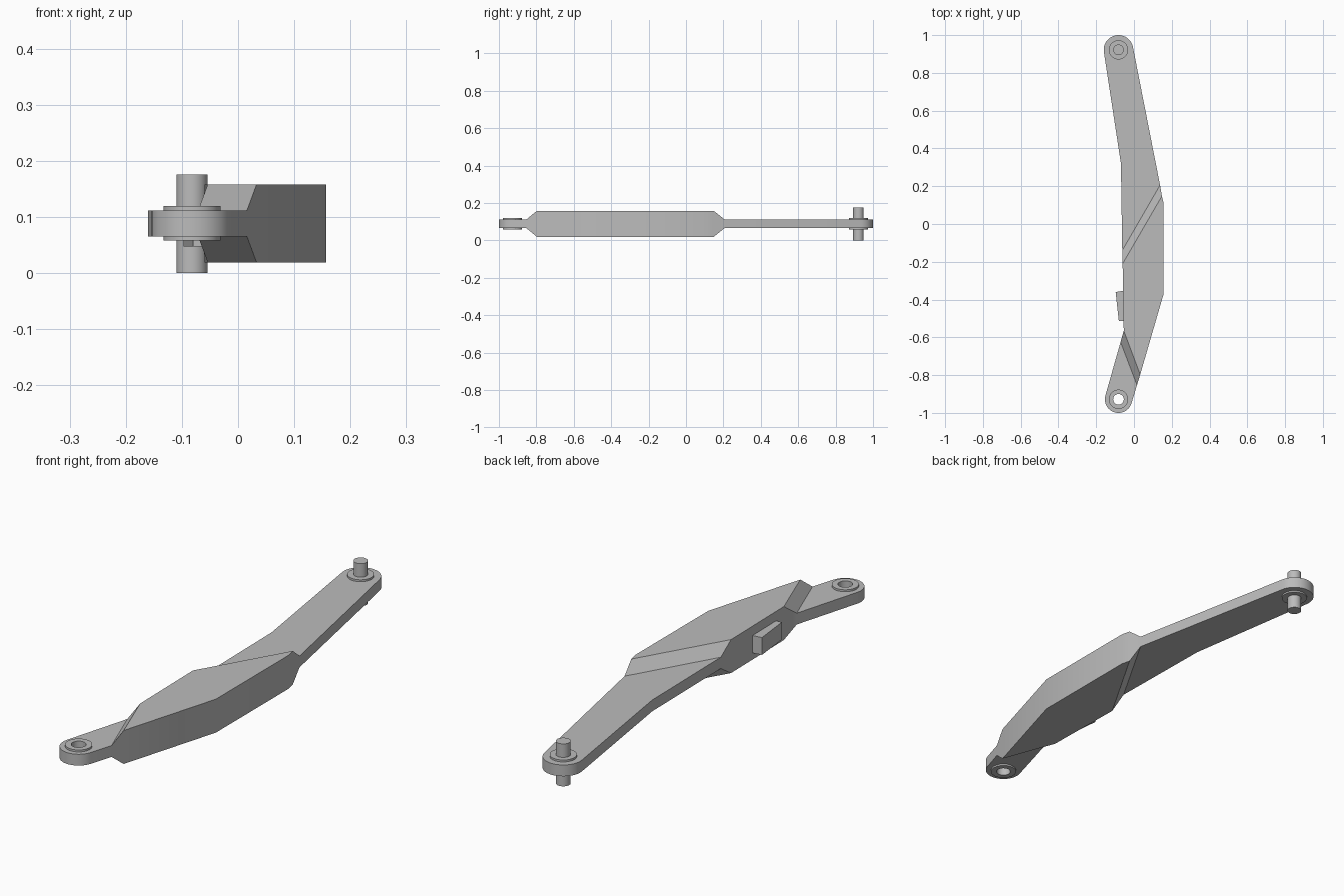
import bpy
import bmesh
from math import radians, cos, sin

if "Cube" in bpy.data.objects:
    bpy.data.objects.remove(bpy.data.objects["Cube"], do_unlink=True)

MID = 0.0885                    # height of the arm's middle plane
THIN, THICK = 0.0235, 0.0695    # half thickness of the ends and of the middle
REAR, FRONT = (-0.082, 0.922), (-0.082, -0.928)
BORE, COLLAR = 0.028, 0.051

grey = bpy.data.materials.new("grey metal")
grey.use_nodes = True
colour = (0.5, 0.5, 0.5, 1)
grey.diffuse_color = colour
grey.node_tree.nodes["Principled BSDF"].inputs["Base Color"].default_value = colour


def make(name, bm):
    bmesh.ops.recalc_face_normals(bm, faces=bm.faces)
    mesh = bpy.data.meshes.new(name)
    bm.to_mesh(mesh)
    bm.free()
    mesh.materials.append(grey)
    ob = bpy.data.objects.new(name, mesh)
    bpy.context.collection.objects.link(ob)
    return ob


def smooth(ob):
    bpy.ops.object.select_all(action="DESELECT")
    ob.select_set(True)
    bpy.context.view_layer.objects.active = ob
    bpy.ops.object.shade_smooth_by_angle(angle=radians(30))


def arc(centre, radius, start, end, steps=24):
    angles = [radians(start + (end - start) * i / steps) for i in range(steps + 1)]
    return [(centre[0] + radius * cos(a), centre[1] + radius * sin(a), THIN) for a in angles]


def plate(name, regions):
    """Symmetric slab from plan regions whose corners carry a half thickness."""
    bm = bmesh.new()
    for side in (1, -1):
        for region in regions:
            bm.faces.new([bm.verts.new((x, y, MID + side * h)) for x, y, h in region])
    bmesh.ops.remove_doubles(bm, verts=bm.verts, dist=0.0001)
    # walls join the open edges of the top and bottom skins
    pairs = {(round(v.co.x, 5), round(v.co.y, 5)): v for v in bm.verts if v.co.z < MID}
    for e in [e for e in bm.edges if e.is_boundary and e.verts[0].co.z > MID]:
        a, b = e.verts
        low = [pairs[(round(v.co.x, 5), round(v.co.y, 5))] for v in (b, a)]
        bm.faces.new([a, b] + low)
    return make(name, bm)


def cylinder(name, centre, radius, bottom, top):
    bm = bmesh.new()
    bmesh.ops.create_cone(bm, cap_ends=True, segments=48, radius1=radius,
                          radius2=radius, depth=top - bottom)
    bmesh.ops.translate(bm, verts=bm.verts, vec=(*centre, (top + bottom) / 2))
    return make(name, bm)


def drill(ob, centre):
    cutter = cylinder("bore_cutter", centre, BORE, -0.1, 0.3)
    cutter.hide_render = True
    mod = ob.modifiers.new("bore", "BOOLEAN")
    mod.operation = "DIFFERENCE"
    mod.solver = "EXACT"
    mod.object = cutter
    bpy.context.view_layer.objects.active = ob
    bpy.ops.object.modifier_apply(modifier=mod.name)
    bpy.data.objects.remove(cutter, do_unlink=True)


# Arm: thin ends, sloped shoulders, thick middle
rear_thin = [(-0.062, -0.14, THIN), (0.138, 0.206, THIN)]
rear_thick = [(0.148, 0.148, THICK), (-0.06, -0.21, THICK)]
front_thick = [(-0.054, -0.565, THICK), (0.033, -0.797, THICK)]
front_thin = [(0.016, -0.853, THIN), (-0.071, -0.625, THIN)]
arm = plate("arm", [
    rear_thin + arc(REAR, 0.078, 11, 189) + [(-0.069, 0.32, THIN)],
    rear_thin + rear_thick,
    rear_thick + front_thick + [(0.157, -0.37, THICK), (0.157, 0.11, THICK)],
    front_thick + front_thin,
    front_thin + arc(FRONT, 0.072, 164, 344),
])
drill(arm, FRONT)
smooth(arm)

# Bushing in the front eye, open through the middle
bushing = cylinder("front_bushing", FRONT, COLLAR, 0.058, 0.12)
drill(bushing, FRONT)
smooth(bushing)

# Collar and pin at the rear eye
smooth(cylinder("rear_collar", REAR, COLLAR, 0.058, 0.12))
smooth(cylinder("rear_pin", REAR, BORE, 0, 0.176))

# Small tab on the inner edge
tab_half = 0.036
tab = plate("side_tab", [[(-0.097, -0.36, tab_half), (-0.03, -0.35, tab_half),
                          (-0.03, -0.51, tab_half), (-0.08, -0.515, tab_half)]])
tab.location.z = 0.083 - MID
